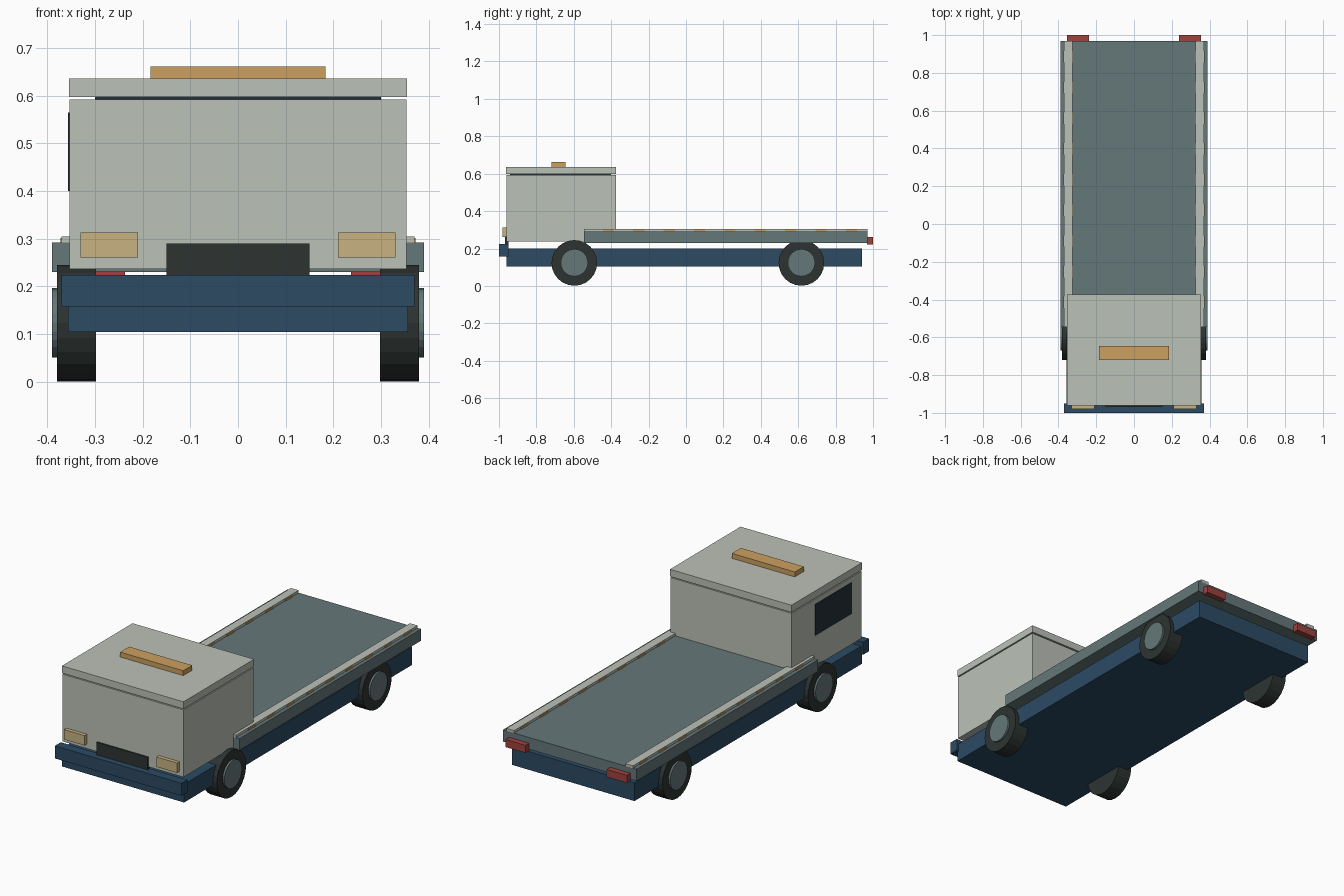
import bpy
import math

if "Cube" in bpy.data.objects:
    bpy.data.objects.remove(bpy.data.objects["Cube"])


def material(name, rgb):
    m = bpy.data.materials.new(name)
    m.diffuse_color = (*rgb, 1)
    m.use_nodes = True
    m.node_tree.nodes["Principled BSDF"].inputs["Base Color"].default_value = m.diffuse_color
    return m


PALE = material("pale grey paint", (0.50, 0.535, 0.475))
TEAL = material("slate deck", (0.130, 0.185, 0.190))
BLUE = material("navy blue", (0.025, 0.069, 0.127))
BLACK = material("black rubber", (0.026, 0.034, 0.032))
AMBER = material("amber", (0.604, 0.352, 0.117))
CREAM = material("cream lamp", (0.578, 0.445, 0.223))
RED = material("red lamp", (0.342, 0.054, 0.048))
GLASS = material("dark glass", (0.018, 0.030, 0.042))


def box(name, x, y, z, mat):
    """Box from (min, max) ranges on each axis."""
    bpy.ops.mesh.primitive_cube_add(size=1, location=[sum(r) / 2 for r in (x, y, z)])
    ob = bpy.context.object
    ob.name = name
    ob.scale = [r[1] - r[0] for r in (x, y, z)]
    bpy.ops.object.transform_apply(location=False, rotation=False, scale=True)
    ob.data.materials.append(mat)


def pair(name, x, y, z, mat):
    """Box on the right and its mirror on the left."""
    box(name + "_right", x, y, z, mat)
    box(name + "_left", (-x[1], -x[0]), y, z, mat)


def disc(name, radius, x, y, z, mat):
    """Cylinder lying along the x axis."""
    bpy.ops.mesh.primitive_cylinder_add(
        vertices=24, radius=radius, depth=x[1] - x[0],
        location=(sum(x) / 2, y, z), rotation=(0, math.pi / 2, 0))
    ob = bpy.context.object
    ob.name = name
    ob.data.materials.append(mat)


# Chassis and bumper
box("chassis", (-0.357, 0.357), (-0.96, 0.94), (0.104, 0.2), BLUE)
box("front_bumper", (-0.37, 0.37), (-1.0, -0.95), (0.158, 0.224), BLUE)

# Cab, with the glass core showing in the gap under the roof
box("cab", (-0.354, 0.354), (-0.96, -0.375), (0.237, 0.592), PALE)
box("cab_glass", (-0.3, 0.3), (-0.94, -0.4), (0.585, 0.6), GLASS)
box("roof", (-0.355, 0.355), (-0.962, -0.373), (0.598, 0.636), PALE)
box("side_window", (-0.357, -0.35), (-0.875, -0.57), (0.40, 0.565), GLASS)
box("roof_beacon", (-0.184, 0.184), (-0.72, -0.645), (0.636, 0.662), AMBER)

# Nose details
box("grille", (-0.15, 0.15), (-0.968, -0.95), (0.222, 0.29), BLACK)
pair("headlight", (0.21, 0.33), (-0.98, -0.955), (0.261, 0.313), CREAM)

# Flat bed with rails, rail markers and tail lamps
box("bed", (-0.39, 0.39), (-0.545, 0.97), (0.23, 0.292), TEAL)
pair("bed_rail", (0.325, 0.37), (-0.545, 0.97), (0.29, 0.305), PALE)
for i in range(9):
    y = -0.415 + i * 0.1625
    pair(f"rail_marker_{i}", (0.322, 0.373), (y - 0.03, y + 0.03), (0.291, 0.302), AMBER)
pair("tail_lamp", (0.237, 0.355), (0.968, 1.0), (0.222, 0.262), RED)

# Wheels
for side, s in (("right", 1), ("left", -1)):
    for end, y in (("front", -0.597), ("rear", 0.617)):
        tyre = sorted((s * 0.298, s * 0.38))
        hub = sorted((s * 0.35, s * 0.39))
        disc(f"tyre_{end}_{side}", 0.122, tyre, y, 0.123, BLACK)
        disc(f"hub_{end}_{side}", 0.073, hub, y, 0.124, TEAL)
